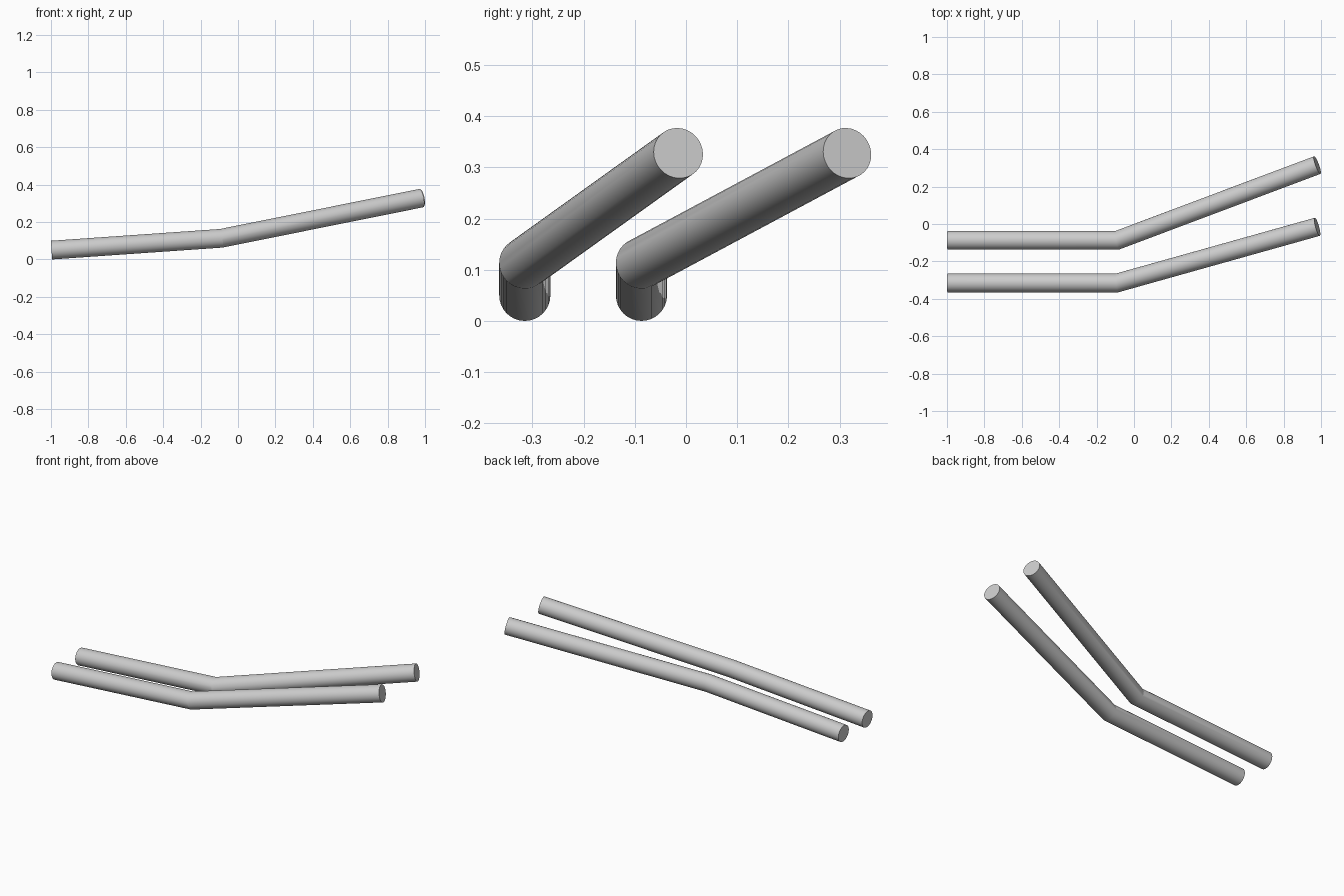
import bpy
import bmesh
import math
from mathutils import Vector

if "Cube" in bpy.data.objects:
    bpy.data.objects.remove(bpy.data.objects["Cube"], do_unlink=True)

RADIUS = 0.05
SIDES = 32

metal = bpy.data.materials.new("light_grey")
metal.use_nodes = True
grey = (0.6, 0.6, 0.6, 1)
metal.diffuse_color = grey
metal.node_tree.nodes["Principled BSDF"].inputs["Base Color"].default_value = grey


def bent_pipe(name, start, bend, end):
    """Solid round pipe with square-cut ends and one mitred bend."""
    start, bend, end = Vector(start), Vector(bend), Vector(end)
    d1, d2 = (bend - start).normalized(), (end - bend).normalized()
    bm = bmesh.new()

    # Swing the cross-section frame from the first run onto the second
    side = d1.cross(Vector((0, 0, 1))).normalized()
    up = side.cross(d1)
    turn = d1.rotation_difference(d2)
    miter = (d1 + d2).normalized()
    rings = [[], [], []]
    for i in range(SIDES):
        a = 2 * math.pi * i / SIDES
        offset = RADIUS * (math.cos(a) * side + math.sin(a) * up)
        slide = -offset.dot(miter) / d1.dot(miter)
        points = (start + offset, bend + offset + slide * d1, end + turn @ offset)
        for ring, point in zip(rings, points):
            ring.append(bm.verts.new(point))

    # Walls of both runs, then the end caps
    for near, far in zip(rings, rings[1:]):
        for i in range(SIDES):
            j = (i + 1) % SIDES
            bm.faces.new((near[i], near[j], far[j], far[i]))
    bm.faces.new(rings[0])
    bm.faces.new(rings[-1])
    bmesh.ops.recalc_face_normals(bm, faces=bm.faces)

    mesh = bpy.data.meshes.new(name)
    bm.to_mesh(mesh)
    bm.free()
    mesh.materials.append(metal)
    pipe = bpy.data.objects.new(name, mesh)
    bpy.context.collection.objects.link(pipe)
    bpy.ops.object.select_all(action="DESELECT")
    pipe.select_set(True)
    bpy.context.view_layer.objects.active = pipe
    bpy.ops.object.shade_smooth_by_angle(angle=math.radians(15))


# Two runs that rise together and spread apart after the bend
for name, y, end_y in (("front_pipe", -0.315, -0.015), ("back_pipe", -0.087, 0.315)):
    bent_pipe(name, (-0.997, y, 0.05), (-0.09, y, 0.113), (0.98, end_y, 0.328))
